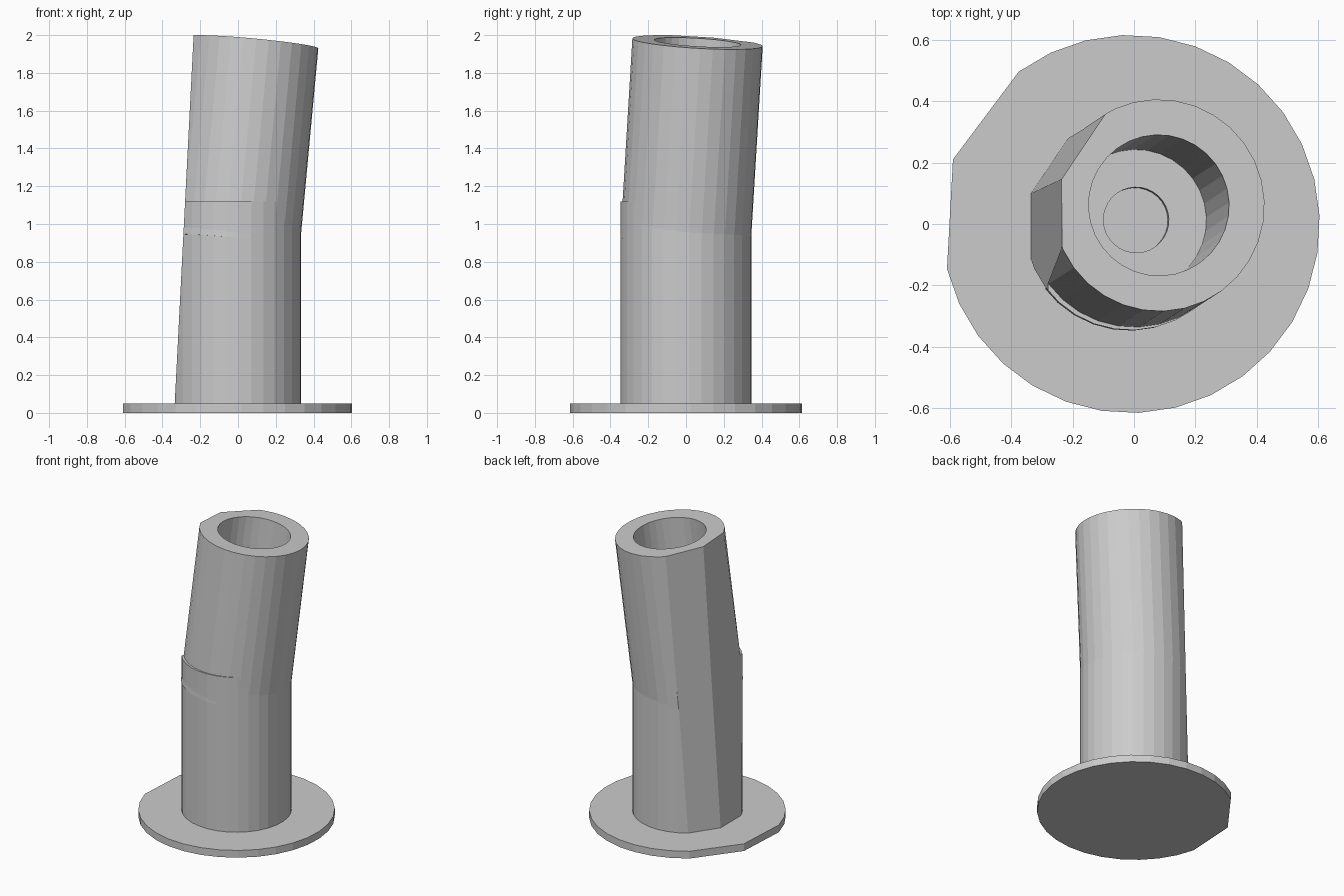
import bpy, bmesh, math
from mathutils import Vector

cube = bpy.data.objects.get("Cube")
if cube:
    bpy.data.objects.remove(cube, do_unlink=True)

GREY = (0.6, 0.6, 0.6)
mat = bpy.data.materials.new("plain grey")
mat.use_nodes = True
mat.diffuse_color = (*GREY, 1)
mat.node_tree.nodes["Principled BSDF"].inputs["Base Color"].default_value = (*GREY, 1)

SIDES = 32
START = 2.5
FULL = [START + i * 360 / SIDES for i in range(SIDES)]
# Ring with two long chords on the right and back-right
CHORDED = [a for a in FULL if not (128 < a < 158 or 162 < a < 190)]
FOOT = Vector((-0.011, 0, 0))
UP = Vector((0, 0, 1))


def stack(name, origin, axis, rings, angles=FULL, planes=()):
    """Loft rings of (radius, height) along an axis, cap the ends, trim by planes."""
    bm = bmesh.new()
    turn = UP.rotation_difference(axis)
    loops = []
    for r, h in rings:
        loops.append([bm.verts.new(origin + turn @ Vector((
            r * math.cos(math.radians(a)), r * math.sin(math.radians(a)), h)))
            for a in angles])
    n = len(angles)
    for lo, hi in zip(loops, loops[1:]):
        for i in range(n):
            j = (i + 1) % n
            bm.faces.new((lo[i], lo[j], hi[j], hi[i]))
    bm.faces.new(loops[0][::-1])
    bm.faces.new(loops[-1])
    for point, normal in planes:
        bmesh.ops.bisect_plane(bm, geom=bm.verts[:] + bm.edges[:] + bm.faces[:],
                               plane_co=point, plane_no=normal, clear_outer=True)
        bmesh.ops.holes_fill(bm, edges=[e for e in bm.edges if e.is_boundary], sides=0)
    bmesh.ops.recalc_face_normals(bm, faces=bm.faces[:])
    mesh = bpy.data.meshes.new(name)
    bm.to_mesh(mesh)
    bm.free()
    mesh.materials.append(mat)
    obj = bpy.data.objects.new(name, mesh)
    bpy.context.collection.objects.link(obj)
    return obj


# Sloping flats shared by the lower post and the upper tube
corner = Vector((-0.335, 0.1, 0.05))
back_normal = (Vector((0.125, 0.185, 0))).cross(Vector((0.105, 0.055, 1.94)))
if back_normal.x > 0:
    back_normal.negate()
FLATS = [(corner, Vector((-1, 0, 0.0513)).normalized()),
         (corner, back_normal.normalized())]

# Base flange
stack("base_flange", FOOT, UP, [(0.616, 0), (0.616, 0.05)], CHORDED)

# Upright lower post
stack("lower_post", FOOT, UP, [(0.346, 0.02), (0.346, 1.12)], planes=FLATS)

# Leaning upper tube with a deep bore and a small recess in its floor
lean = Vector((0.093, 0.06, 1)).normalized()
top = Vector((0.081, 0.061, 1.962))
stack("upper_tube", top, lean,
      [(0.346, -1.06), (0.346, 0), (0.23, 0), (0.23, -0.8),
       (0.107, -0.8), (0.107, -0.88)], planes=FLATS)
